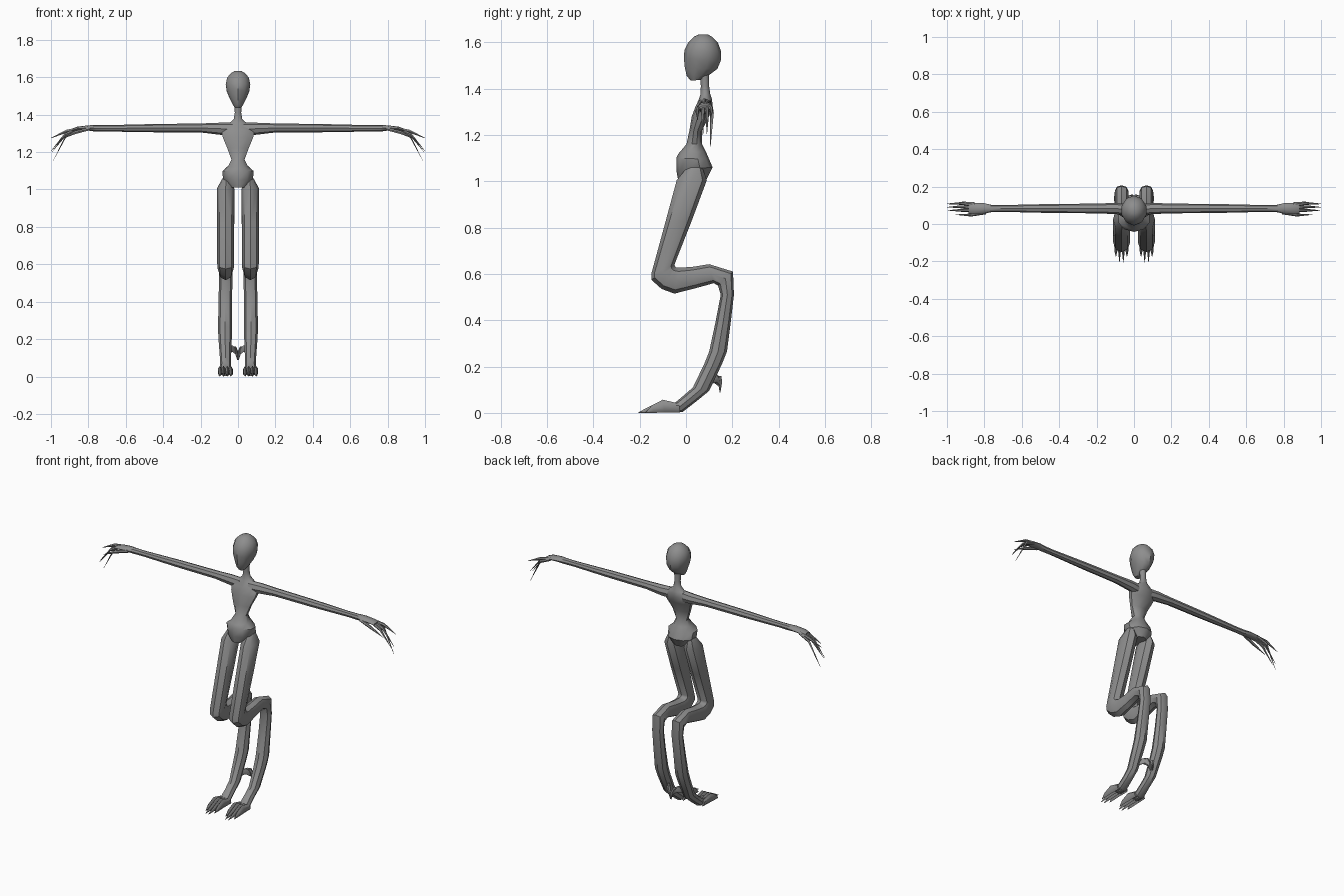
import bpy, bmesh, math
from mathutils import Vector

skin = bpy.data.materials.new("grey_skin")
skin.diffuse_color = (0.27, 0.27, 0.27, 1)


def loft(name, rings, sides=8, mirror=False):
    """Skin a tube through rings given as (centre, half axis u, half axis v)."""
    bm = bmesh.new()
    loops = []
    for c, u, v in rings:
        angles = [2 * math.pi * i / sides for i in range(sides)]
        loops.append([bm.verts.new(Vector(c) + Vector(u) * math.cos(a) + Vector(v) * math.sin(a))
                      for a in angles])
    for a, b in zip(loops, loops[1:]):
        for i in range(sides):
            j = (i + 1) % sides
            bm.faces.new((a[i], a[j], b[j], b[i]))
    bm.faces.new(loops[0][::-1])
    bm.faces.new(loops[-1])
    bmesh.ops.recalc_face_normals(bm, faces=bm.faces)
    me = bpy.data.meshes.new(name)
    bm.to_mesh(me)
    bm.free()
    me.materials.append(skin)
    ob = bpy.data.objects.new(name, me)
    bpy.context.collection.objects.link(ob)
    if mirror:
        ob.modifiers.new("Mirror", 'MIRROR').use_mirror_merge = False
    bpy.ops.object.select_all(action='DESELECT')
    ob.select_set(True)
    bpy.context.view_layer.objects.active = ob
    bpy.ops.object.shade_smooth_by_angle(angle=math.radians(40))
    return ob


def side_ring(y0, z0, y1, z1, half, x=0.0):
    """Ring spanning a front point and a back point of the side outline."""
    return ((x, (y0 + y1) / 2, (z0 + z1) / 2), (0, (y1 - y0) / 2, (z1 - z0) / 2), (half, 0, 0))


def x_ring(x, y, z, ry, rz):
    """Upright ring on a limb that runs along x."""
    return ((x, y, z), (0, ry, 0), (0, 0, rz))


# Head
loft("head", [side_ring(*r) for r in [
    (.020, 1.435, .06, 1.437, .018), (.003, 1.455, .095, 1.455, .030),
    (-.005, 1.49, .135, 1.485, .047), (-.009, 1.53, .150, 1.52, .063),
    (-.007, 1.565, .152, 1.56, .069), (.010, 1.60, .137, 1.60, .060),
    (.035, 1.625, .115, 1.622, .037), (.055, 1.634, .095, 1.634, .018)]], 10)

# Neck, chest, waist and pelvis
loft("torso", [side_ring(*r) for r in [
    (.06, 1.47, .10, 1.47, .022), (.064, 1.41, .10, 1.41, .018),
    (.062, 1.375, .105, 1.375, .024), (.056, 1.355, .112, 1.355, .050),
    (.040, 1.32, .115, 1.325, .095), (.025, 1.28, .100, 1.28, .086),
    (.015, 1.22, .070, 1.22, .060), (.002, 1.16, .070, 1.16, .037),
    (-.032, 1.12, .085, 1.13, .055), (-.042, 1.10, .100, 1.095, .088),
    (-.042, 1.05, .115, 1.06, .084), (-.035, 1.01, .09, 1.01, .045)]], 10)

# Arms flowing into flat palms
loft("arm", [x_ring(*r) for r in [
    (.03, .077, 1.323, .030, .036), (.10, .083, 1.325, .030, .032),
    (.20, .083, 1.329, .026, .024), (.45, .083, 1.328, .024, .022),
    (.70, .083, 1.327, .018, .017), (.76, .083, 1.327, .019, .018),
    (.80, .083, 1.329, .028, .014), (.86, .083, 1.325, .030, .011),
    (.885, .083, 1.318, .026, .008)]], 8, True)

# Fingers: knuckle and tip of each one
for i, (root, knuckle, tip) in enumerate([
        ((.85, .106, 1.322), (.915, .112, 1.295), (.990, .105, 1.150)),
        ((.86, .090, 1.322), (.925, .092, 1.295), (1.00, .090, 1.205)),
        ((.86, .075, 1.322), (.920, .073, 1.295), (.995, .073, 1.200)),
        ((.79, .062, 1.325), (.870, .048, 1.305), (.955, .050, 1.265)),
        ((.85, .100, 1.325), (.920, .110, 1.310), (1.00, .108, 1.275))]):
    loft(f"finger_{i + 1}", [x_ring(*root, .010, .009), x_ring(*knuckle, .008, .010),
                             x_ring(*tip, .001, .001)], 6, True)

# Legs: thigh, bent knee, hock, shin and heel
loft("leg", [side_ring(*r) for r in [
    (.005, 1.06, .07, 1.06, .020, .064), (-.040, 1.005, .090, 1.005, .046, .066),
    (-.090, .82, .025, .83, .046, .066), (-.150, .60, -.050, .64, .045, .066),
    (-.150, .575, -.047, .632, .045, .066), (-.105, .535, -.042, .628, .044, .066),
    (-.050, .515, -.030, .627, .041, .066), (.040, .538, .025, .630, .037, .066),
    (.120, .560, .100, .642, .036, .066), (.138, .550, .203, .610, .036, .066),
    (.150, .510, .207, .510, .036, .066), (.127, .39, .193, .39, .036, .068),
    (.100, .265, .177, .265, .038, .069), (.078, .21, .155, .21, .036, .069),
    (.030, .11, .100, .095, .030, .067), (-.010, .075, .045, .050, .029, .066),
    (-.045, .046, -.015, .004, .032, .066), (-.075, .044, -.065, .002, .033, .066)]], 8, True)

# Clawed toes arched over the ground
for i, (dx, tip) in enumerate([(-.029, -.175), (-.010, -.205), (.010, -.205), (.029, -.175)]):
    x = .066 + dx
    loft(f"toe_{i + 1}", [side_ring(*r) for r in [
        (-.030, .040, -.025, .002, .011, x), (-.100, .057, -.090, .002, .011, x * 1.02),
        (-.145, .034, -.140, .000, .009, x * 1.02), (tip, .003, tip, .000, .001, x * 1.02)]], 6, True)

# Inner heel spur with a drooping claw
loft("heel_spur", [x_ring(*r) for r in [
    (.055, .095, .140, .016, .020), (.030, .125, .150, .016, .020),
    (.012, .143, .135, .013, .020)]], 6, True)
loft("spur_claw", [
    ((.022, .140, .160), (.012, 0, 0), (0, .014, 0)),
    ((.010, .147, .135), (.010, 0, 0), (0, .011, 0)),
    ((.002, .147, .088), (.002, 0, 0), (0, .002, 0))], 6, True)
